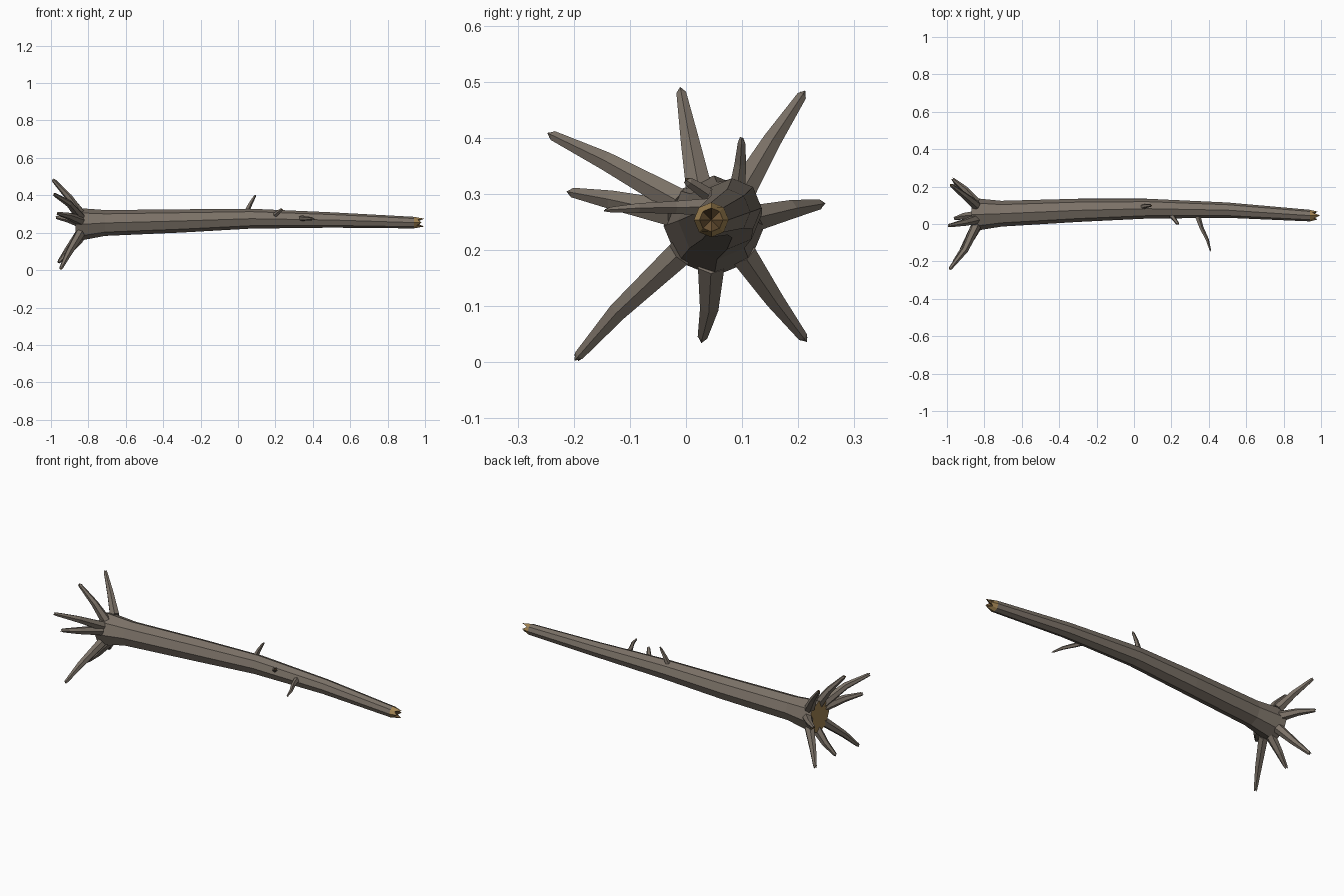
import bpy, bmesh, math
from mathutils import Vector

if "Cube" in bpy.data.objects:
    bpy.data.objects.remove(bpy.data.objects["Cube"])


def material(name, rgb):
    m = bpy.data.materials.new(name)
    m.diffuse_color = (*rgb, 1)
    m.use_nodes = True
    m.node_tree.nodes["Principled BSDF"].inputs["Base Color"].default_value = m.diffuse_color
    return m


BARK = material("bark", (0.20, 0.168, 0.137))
WOOD = material("split_wood", (0.36, 0.23, 0.085))
CORE = material("dark_heartwood", (0.17, 0.10, 0.04))


def tube(name, path, sides, jag, tip_scale, start_mat=0, tip_mat=0):
    """Sweep a polygon along (x, y, z, radius) points, ending in a splintered hollow tip."""
    pts = [Vector(p[:3]) for p in path]
    bm = bmesh.new()
    rings = []
    for i, p in enumerate(pts):
        t = (pts[min(i + 1, len(pts) - 1)] - pts[max(i - 1, 0)]).normalized()
        if abs(t.x) > 0.95:
            t = Vector((1, 0, 0))
        ref = Vector((0, 0, 1)) if abs(t.x) > 0.95 else Vector((1, 0, 0))
        u = (ref - t * ref.dot(t)).normalized()
        v = t.cross(u)

        def ring(radius, offset):
            return [bm.verts.new(p + t * offset(k) + radius *
                    (u * math.cos(k * math.tau / sides) + v * math.sin(k * math.tau / sides)))
                    for k in range(sides)]
        rings.append(ring(path[i][3], lambda k: 0))
    # splinters of alternating length
    rings.append(ring(path[-1][3] * tip_scale, lambda k: jag * (1, 0.4, 0.75, 0.3)[k % 4]))
    for i in range(len(rings) - 1):
        for k in range(sides):
            j = (k + 1) % sides
            f = bm.faces.new((rings[i][k], rings[i][j], rings[i + 1][j], rings[i + 1][k]))
            f.material_index = tip_mat if i == len(rings) - 2 else 0
    # sunken broken end
    centre = bm.verts.new(pts[-1] + t * jag * 0.15)
    for k in range(sides):
        f = bm.faces.new((rings[-1][k], rings[-1][(k + 1) % sides], centre))
        f.material_index = 2
    bm.faces.new(rings[0][::-1]).material_index = start_mat
    bmesh.ops.recalc_face_normals(bm, faces=bm.faces)
    me = bpy.data.meshes.new(name)
    bm.to_mesh(me)
    bm.free()
    for m in (BARK, WOOD, CORE):
        me.materials.append(m)
    ob = bpy.data.objects.new(name, me)
    bpy.context.collection.objects.link(ob)
    return ob


# trunk: gently bowed, flared at the root end
tube("trunk", [(-0.87, 0.05, 0.243, 0.090), (-0.71, 0.055, 0.252, 0.069),
               (-0.30, 0.073, 0.263, 0.062), (0.07, 0.082, 0.275, 0.053),
               (0.50, 0.074, 0.268, 0.041), (0.94, 0.045, 0.254, 0.031)],
     8, 0.055, 0.68, start_mat=1, tip_mat=1)

# roots: (base y, z), (bend y, z), (tip x, y, z)
roots = [
    ((0.025, 0.300), (0.008, 0.390), (-0.985, -0.008, 0.478)),
    ((0.100, 0.305), (0.150, 0.390), (-0.975, 0.205, 0.473)),
    ((0.115, 0.255), (0.185, 0.272), (-0.965, 0.236, 0.281)),
    ((0.100, 0.195), (0.155, 0.115), (-0.955, 0.207, 0.047)),
    ((0.045, 0.175), (0.042, 0.100), (-0.955, 0.030, 0.047)),
    ((-0.010, 0.195), (-0.120, 0.092), (-0.945, -0.190, 0.013)),
    ((-0.020, 0.265), (-0.130, 0.289), (-0.960, -0.200, 0.302)),
    ((-0.010, 0.285), (-0.140, 0.357), (-0.980, -0.235, 0.403)),
]
for i, (a, b, tip) in enumerate(roots):
    tube(f"root_{i + 1}", [(-0.845, *a, 0.027), (-0.905, *b, 0.019), (*tip, 0.010)],
         6, 0.012, 0.65, tip_mat=0)

# broken branches on the trunk
tube("upper_twig", [(0.04, 0.09, 0.30, 0.016), (0.066, 0.097, 0.355, 0.011),
                    (0.088, 0.099, 0.392, 0.007)], 5, 0.012, 0.5)
tube("stub_twig", [(0.20, 0.045, 0.295, 0.014), (0.22, 0.020, 0.312, 0.011),
                   (0.232, 0.004, 0.322, 0.009)], 5, 0.008, 0.6)
tube("side_twig", [(0.335, 0.055, 0.277, 0.017), (0.36, -0.02, 0.276, 0.012),
                   (0.392, -0.085, 0.275, 0.009), (0.406, -0.135, 0.272, 0.005)],
     5, 0.012, 0.5)
